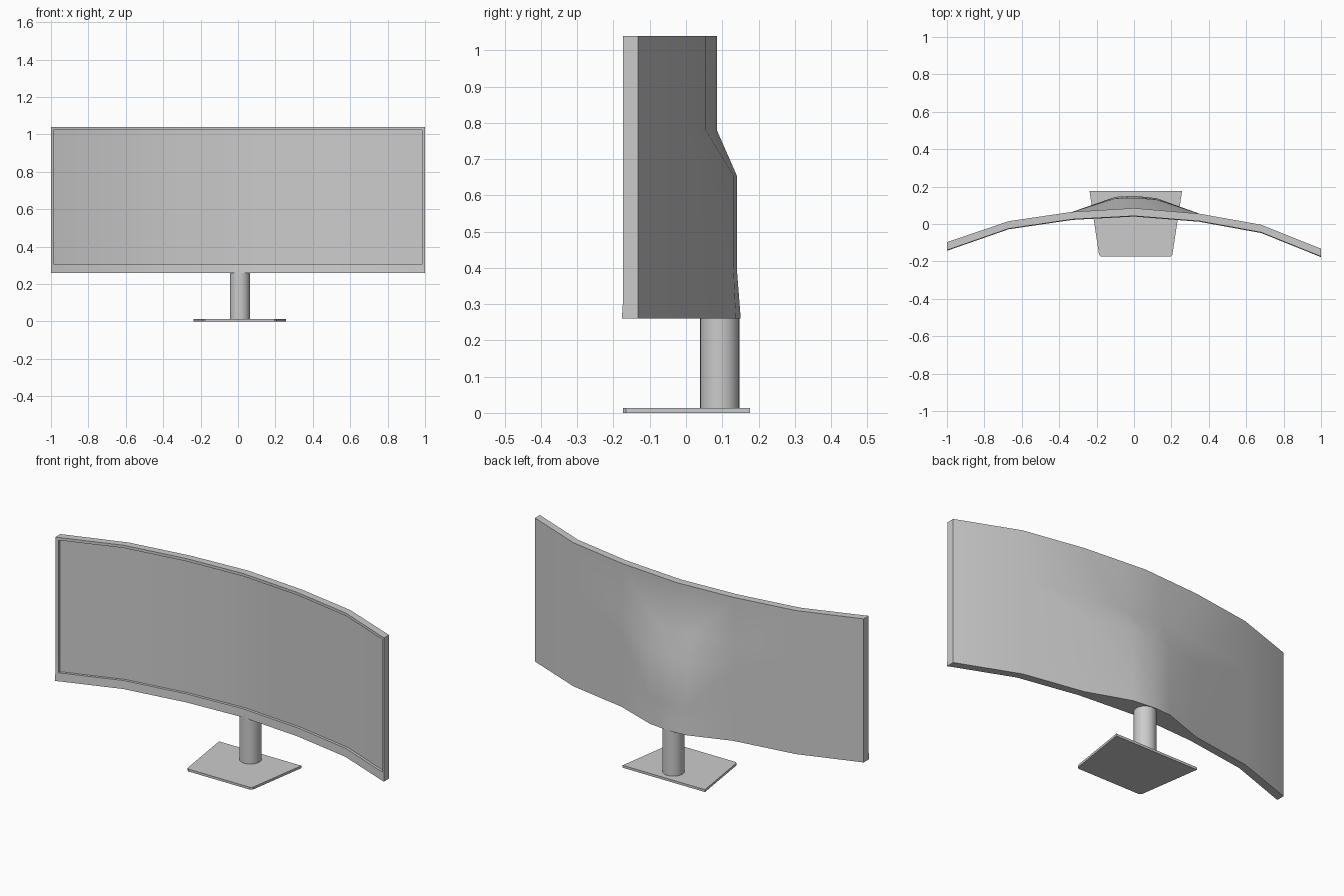
import bpy, bmesh, math

if "Cube" in bpy.data.objects:
    bpy.data.objects.remove(bpy.data.objects["Cube"])


def finish(name, bm, smooth=True):
    bmesh.ops.remove_doubles(bm, verts=bm.verts, dist=1e-5)
    bmesh.ops.recalc_face_normals(bm, faces=bm.faces)
    mesh = bpy.data.meshes.new(name)
    bm.to_mesh(mesh)
    bm.free()
    ob = bpy.data.objects.new(name, mesh)
    bpy.context.collection.objects.link(ob)
    if smooth:
        bpy.ops.object.select_all(action='DESELECT')
        bpy.context.view_layer.objects.active = ob
        ob.select_set(True)
        bpy.ops.object.shade_smooth_by_angle(angle=math.radians(30))
    return ob


def lerp(points, x):
    for (x0, y0), (x1, y1) in zip(points, points[1:]):
        if x <= x1:
            return y0 + (y1 - y0) * (x - x0) / (x1 - x0)
    return points[-1][1]


# Plan curves of the screen and the grid it is built on
FRONT = [(-1, -.14), (-.67, -.025), (-.33, .025), (0, .043), (.35, .015), (.68, -.045), (1, -.174)]
BACK = [(-1, -.097), (-.67, .015), (-.33, .065), (0, .085), (.35, .055), (.68, -.004), (1, -.132)]
XS = [-1, -.985, -.67, -.33, -.1, 0, .12, .35, .68, .985, 1]
ZS = [.26, .305, .4, .655, .78, 1.025, 1.04]
HUMP_LOW = {-.1: .145, 0: .151, .12: .138}
HUMP_HIGH = {-.1: .137, 0: .14, .12: .131}
RECESS = .015


def front(x, z):
    return (x, lerp(FRONT, x) - (.003 if z < .3 else 0), z)


def panel(x, z):
    return (x, lerp(FRONT, x) + RECESS, z)


def back(x, z):
    y = lerp(BACK, x)
    if x in HUMP_LOW and z < .7:
        t = min((z - .26) / .14, 1)
        y = HUMP_LOW[x] * (1 - t) + HUMP_HIGH[x] * t
    return (x, y, z)


# Screen: bezel, recessed panel, and back shell with a hump over the stand
bm = bmesh.new()


def face(*pts):
    return bm.faces.new([bm.verts.new(p) for p in pts])


nx, nz = len(XS) - 1, len(ZS) - 1
for i in range(nx):
    a, b = XS[i], XS[i + 1]
    for j in range(nz):
        c, d = ZS[j], ZS[j + 1]
        inner = 0 < i < nx - 1 and 0 < j < nz - 1
        surf = panel if inner else front
        face(surf(a, c), surf(b, c), surf(b, d), surf(a, d))
        q = [back(a, c), back(a, d), back(b, d), back(b, c)]
        k = 0 if a >= 0 else 1
        face(q[k], q[k + 1], q[k + 2])
        face(q[k], q[k + 2], q[(k + 3) % 4])
    for z in (ZS[0], ZS[-1]):
        face(front(a, z), front(b, z), back(b, z), back(a, z))
    if 0 < i < nx - 1:
        for z in (ZS[1], ZS[-2]):
            face(front(a, z), front(b, z), panel(b, z), panel(a, z))
for j in range(nz):
    c, d = ZS[j], ZS[j + 1]
    for x in (XS[0], XS[-1]):
        face(front(x, c), front(x, d), back(x, d), back(x, c))
    if 0 < j < nz - 1:
        for x in (XS[1], XS[-2]):
            face(front(x, c), front(x, d), panel(x, d), panel(x, c))
finish("curved_screen", bm)

# Stand post
bpy.ops.mesh.primitive_cylinder_add(vertices=32, radius=.054, depth=.265, location=(.01, .093, .1395))
bpy.context.object.name = "stand_post"
bpy.ops.object.shade_smooth_by_angle(angle=math.radians(30))

# Tapered base plate with slightly clipped front corners
bm = bmesh.new()
outline = [(-.238, .177), (-.187, -.165), (-.177, -.174), (.195, -.174), (.205, -.165), (.257, .177)]
plate = bm.faces.new([bm.verts.new((x, y, 0)) for x, y in outline])
top = [bm.verts.new((x, y, .013)) for x, y in outline]
bm.faces.new(top)
low = list(plate.verts)
for i in range(len(low)):
    j = (i + 1) % len(low)
    bm.faces.new((low[i], low[j], top[j], top[i]))
finish("base_plate", bm, smooth=False)
